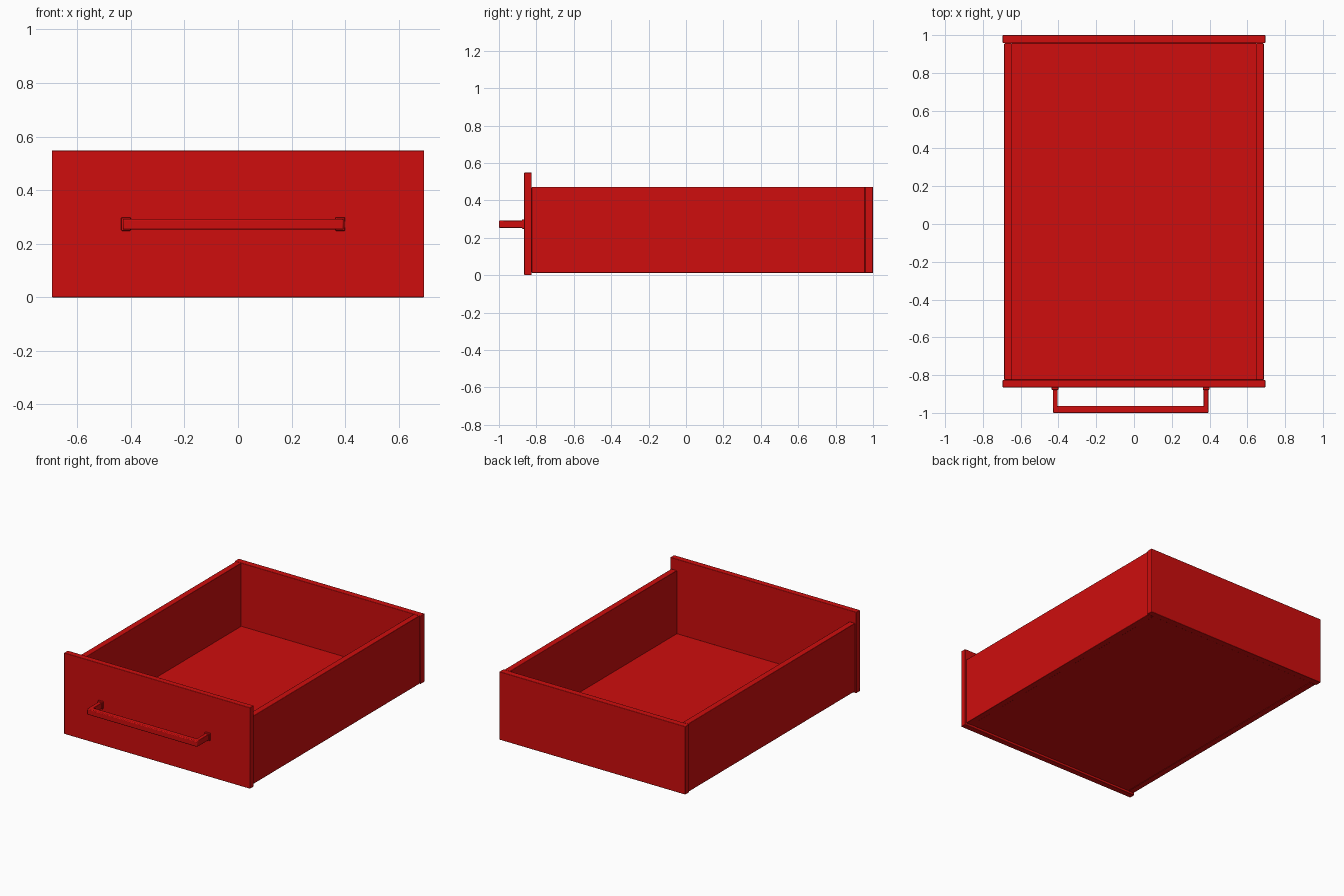
import bpy

cube = bpy.data.objects.get("Cube")
if cube:
    bpy.data.objects.remove(cube, do_unlink=True)

RED = (0.62, 0.004, 0.004, 1)
red = bpy.data.materials.new("red paint")
red.use_nodes = True
red.diffuse_color = RED
red.node_tree.nodes["Principled BSDF"].inputs["Base Color"].default_value = RED


def board(name, x, y, z, bevel=0.003):
    """Box spanning the given (low, high) ranges, with softened edges."""
    spans = (x, y, z)
    bpy.ops.mesh.primitive_cube_add(size=1, location=[(a + b) / 2 for a, b in spans])
    ob = bpy.context.object
    ob.name = name
    ob.scale = [b - a for a, b in spans]
    bpy.ops.object.transform_apply(location=False, rotation=False, scale=True)
    ob.data.materials.append(red)
    mod = ob.modifiers.new("soft edges", "BEVEL")
    mod.width = bevel
    mod.segments = 2
    bpy.ops.object.shade_smooth_by_angle()
    return ob


# Drawer box
WIDTH = 0.695
FRONT, BACK = -0.825, 0.957
BASE, RIM = 0.012, 0.472
board("front_panel", (-WIDTH, WIDTH), (FRONT - 0.04, FRONT), (0, 0.548))
board("back_panel", (-WIDTH, WIDTH), (BACK, 1.0), (BASE, RIM))
board("left_side", (0.645, 0.687), (FRONT, BACK), (BASE, RIM))
board("right_side", (-0.687, -0.645), (FRONT, BACK), (BASE, RIM))
board("bottom_panel", (-0.646, 0.646), (FRONT, BACK), (BASE + 0.003, 0.045), 0.001)

# Handle: a bar on two legs, each with a small mounting foot
MID, REACH = -0.018, 0.412
board("handle_bar", (MID - REACH, MID + REACH), (-1.0, -0.964), (0.253, 0.292), 0.005)
for name, side in (("left", 1), ("right", -1)):
    outer = MID + side * REACH
    inner = outer - side * 0.026
    board(name + "_handle_leg", sorted((inner, outer)), (-0.98, -0.865), (0.253, 0.292))
    foot = sorted((inner - side * 0.004, outer + side * 0.006))
    board(name + "_handle_foot", foot, (-0.878, -0.862), (0.248, 0.298))
